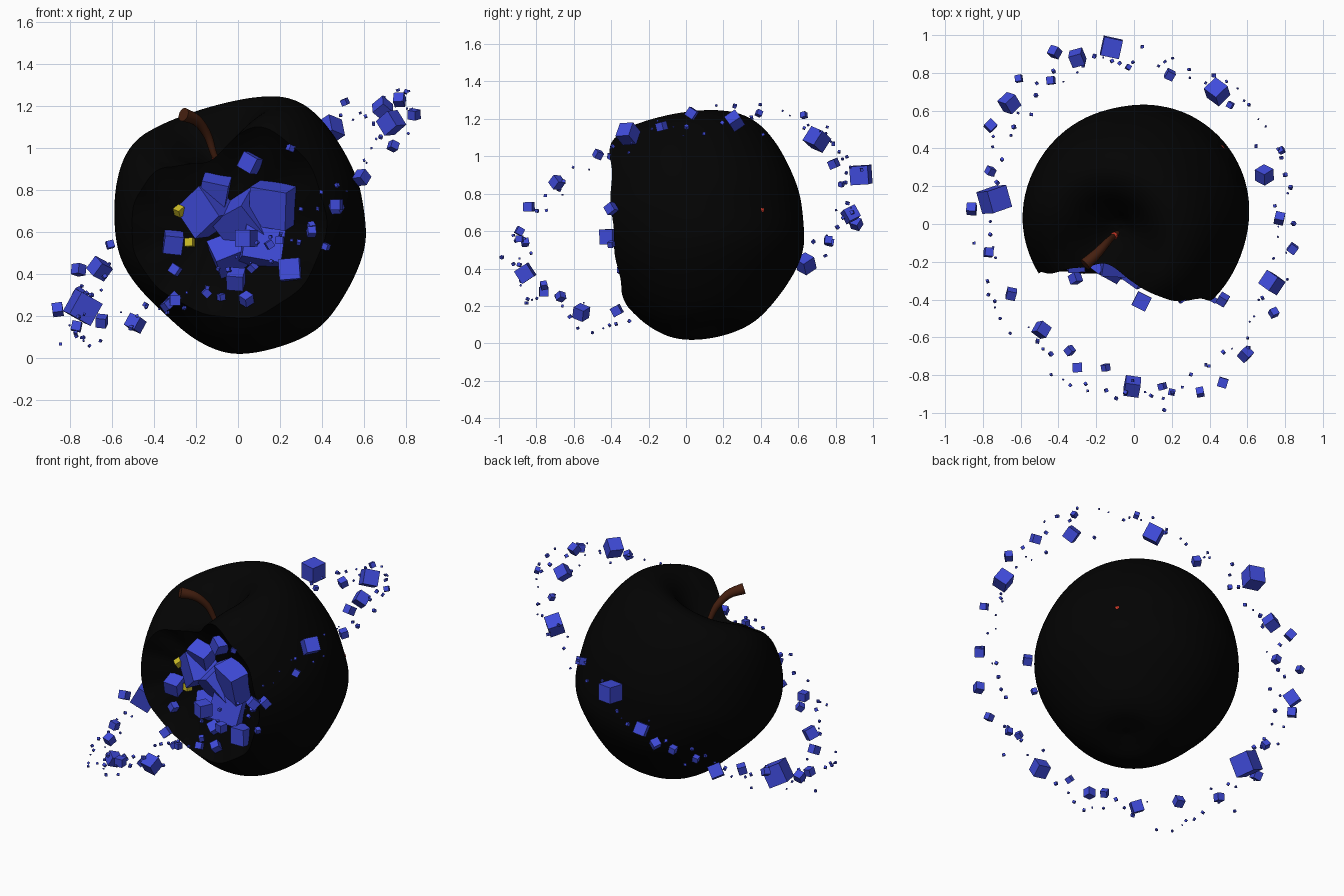
import bpy, bmesh, math, random
from mathutils import Vector, Matrix, Euler

if "Cube" in bpy.data.objects:
    bpy.data.objects.remove(bpy.data.objects["Cube"])

random.seed(4)


def material(name, rgb):
    m = bpy.data.materials.new(name)
    m.diffuse_color = (*rgb, 1)
    m.use_nodes = True
    m.node_tree.nodes["Principled BSDF"].inputs["Base Color"].default_value = m.diffuse_color
    return m


BLACK = material("black_skin", (0.001, 0.001, 0.001))
BLUE = material("blue", (0.05, 0.07, 0.7))
BROWN = material("brown", (0.06, 0.014, 0.005))
RED = material("red", (0.6, 0.04, 0.02))
YELLOW = material("yellow", (0.6, 0.5, 0.02))


def finish(bm, name, mat, smooth=None):
    bmesh.ops.recalc_face_normals(bm, faces=bm.faces)
    me = bpy.data.meshes.new(name)
    bm.to_mesh(me)
    bm.free()
    ob = bpy.data.objects.new(name, me)
    bpy.context.collection.objects.link(ob)
    me.materials.append(mat)
    if smooth:
        bpy.ops.object.select_all(action='DESELECT')
        ob.select_set(True)
        bpy.context.view_layer.objects.active = ob
        bpy.ops.object.shade_smooth_by_angle(angle=math.radians(smooth))
    return ob


def spline(pts, steps):
    """Catmull-Rom through the points."""
    p = [Vector(q) for q in pts]
    p = [2 * p[0] - p[1]] + p + [2 * p[-1] - p[-2]]
    out = []
    for i in range(1, len(p) - 2):
        a, b, c, d = p[i - 1:i + 3]
        for k in range(steps):
            t = k / steps
            out.append(0.5 * (2 * b + (c - a) * t + (2 * a - 5 * b + 4 * c - d) * t * t
                              + (3 * b - a - 3 * c + d) * t ** 3))
    return out + [p[-2]]


def cubes(name, items, mat):
    bm = bmesh.new()
    for loc, size in items:
        rot = Euler([random.uniform(0, 6.28) for _ in range(3)]).to_matrix().to_4x4()
        bmesh.ops.create_cube(bm, size=size, matrix=Matrix.Translation(loc) @ rot)
    return finish(bm, name, mat)


# Apple body: lathed profile
profile = spline([(0, -.565), (.08, -.575), (.19, -.575), (.3, -.52), (.43, -.39), (.535, -.22),
                  (.59, -.02), (.585, .14), (.535, .33), (.46, .465), (.36, .53), (.25, .51),
                  (.14, .42), (.06, .34), (0, .31)], 6)
SEG = 96
bm = bmesh.new()
bottom = bm.verts.new((0, 0, profile[0].y))
top = bm.verts.new((0, 0, profile[-1].y))
rings = [[bm.verts.new((p.x * math.cos(2 * math.pi * i / SEG), p.x * math.sin(2 * math.pi * i / SEG), p.y))
          for i in range(SEG)] for p in profile[1:-1]]
for i in range(SEG):
    j = (i + 1) % SEG
    bm.faces.new((bottom, rings[0][j], rings[0][i]))
    bm.faces.new((top, rings[-1][i], rings[-1][j]))
    for a, b in zip(rings, rings[1:]):
        bm.faces.new((a[i], a[j], b[j], b[i]))
# Fuller lower back, lower rim at the front left, then lean
for v in bm.verts:
    h, r = v.co.z, math.hypot(v.co.x, v.co.y)
    low = max(0, (-.5 * v.co.x - .87 * v.co.y) / max(r, 1e-6)) ** 2
    v.co.z -= .13 * low * min(1, r / .3) * min(1, max(0, (h - .1) / .35))
    v.co += Vector((.6, .8, 0)) * .04 * math.exp(-((h + .28) / .17) ** 2)
lean = Vector((0, 0, 1)).rotation_difference(Vector((-.28, -.195, .94))).to_matrix().to_4x4()
bm.transform(Matrix.Translation((.015, .035, .625)) @ lean)

# Bite: a scalloped ball taken out of the front
BITE, R = Vector((-.12, -.84, .62)), .7


def bite_radius(d):
    side = math.hypot(d.x, d.z) / d.length
    return R * (1 + .015 * side * math.cos(11 * math.atan2(d.z, d.x)))


def outside(p):
    d = p - BITE
    return d.length - bite_radius(d)


rim = set()
for e in list(bm.edges):
    a, b = e.verts
    fa, fb = outside(a.co), outside(b.co)
    if fa * fb < 0:
        lo, hi = 0, 1
        for _ in range(20):
            t = (lo + hi) / 2
            if outside(a.co.lerp(b.co, t)) * fa > 0:
                lo = t
            else:
                hi = t
        rim.add(bmesh.utils.edge_split(e, a, min(.999, max(.001, lo)))[1])
for f in list(bm.faces):
    cut = [v for v in f.verts if v in rim]
    if len(cut) == 2:
        bmesh.utils.face_split(f, cut[0], cut[1])
gone = [f for f in bm.faces if any(v not in rim and outside(v.co) < 0 for v in f.verts)]
bmesh.ops.delete(bm, geom=gone, context='FACES')
loop = [e for e in bm.edges if e.is_boundary]
loop_verts = {v for e in loop for v in e.verts}
axis = (sum((v.co for v in loop_verts), Vector()) / len(loop_verts) - BITE).normalized()
K = 16
centre = bm.verts.new(BITE + axis * bite_radius(axis))
spokes = {}
for v in loop_verts:
    d = (v.co - BITE).normalized()
    spokes[v] = [v]
    for k in range(1, K):
        n = d.slerp(axis, k / K)
        spokes[v].append(bm.verts.new(BITE + n * bite_radius(n)))
    spokes[v].append(centre)
for e in loop:
    a, b = (spokes[v] for v in e.verts)
    for k in range(K - 1):
        bm.faces.new((a[k], b[k], b[k + 1], a[k + 1]))
    bm.faces.new((a[K - 1], b[K - 1], centre))
finish(bm, "apple_body", BLACK, 35)

# Stem: curved and thicker at the tip
path = spline([(-.085, -.045, .9), (-.115, -.07, .97), (-.145, -.1, 1.06),
               (-.195, -.155, 1.13), (-.26, -.215, 1.16)], 5)
bm = bmesh.new()
prev = None
for k, p in enumerate(path):
    d = (path[min(k + 1, len(path) - 1)] - path[max(k - 1, 0)]).normalized()
    q = d.to_track_quat('Z', 'Y')
    r = .013 + .02 * (k / (len(path) - 1)) ** 1.5
    ring = [bm.verts.new(p + q @ Vector((r * math.cos(a * math.pi / 8), r * math.sin(a * math.pi / 8), 0)))
            for a in range(16)]
    if prev:
        for i in range(16):
            bm.faces.new((prev[i], prev[i - 1], ring[i - 1], ring[i]))
    else:
        bm.faces.new(ring)
    prev = ring
bm.faces.new(prev)
finish(bm, "stem", BROWN, 40)

# Red spots at the stem base and on the back
for name, loc, r in (("stem_base", (-.105, -.062, .95), .02), ("back_spot", (.46, .4, .71), .02)):
    bm = bmesh.new()
    bmesh.ops.create_icosphere(bm, subdivisions=2, radius=r, matrix=Matrix.Translation(loc))
    finish(bm, name, RED)

# Cubes filling the bite: x, z, size
fill = [(-.145, .70, .18), (.03, .66, .2), (.18, .735, .19), (.11, .54, .19), (-.05, .49, .14),
        (-.11, .80, .13), (-.31, .55, .09), (.25, .42, .1), (-.01, .37, .06), (.06, .93, .08),
        (-.3, .42, .045), (-.31, .28, .05), (.04, .28, .05), (.47, .72, .05), (.07, .43, .035),
        (.25, 1.0, .03), (.35, .63, .03), (-.08, .29, .03), (.42, .53, .03), (.29, .55, .02)]
items = []
for x, z, s in fill:
    y = BITE.y + math.sqrt(max(.1, R * R - (x - BITE.x) ** 2 - (z - BITE.z) ** 2)) - .03
    items.append(((x, max(y, -.4), z), s))
items.append(((.04, -.41, .57), .08))
cubes("bite_cubes", items, BLUE)
cubes("bite_sparks", [((-.28, -.2, .7), .04), ((-.23, -.18, .55), .04)], YELLOW)

# Tilted ring of cubes: x, y, z, size
ring = [(-.12, .935, .9, .1), (-.3, .88, .69, .07), (-.42, .91, .64, .05), (-.44, .76, .55, .04),
        (-.61, .77, .54, .035), (-.66, .64, .425, .075), (-.76, .52, .42, .05), (-.76, .28, .31, .04),
        (-.74, .13, .24, .12), (-.86, .08, .23, .05), (-.77, -.15, .15, .045), (-.65, -.37, .175, .05),
        (-.49, -.56, .165, .065), (-.34, -.67, .25, .04), (-.3, -.76, .275, .05), (-.15, -.76, .31, .035),
        (-.01, -.86, .375, .08), (.15, -.86, .54, .035), (.2, -.89, .56, .035), (.35, -.89, .6, .04),
        (.47, -.84, .73, .05), (.59, -.69, .86, .055), (.74, -.47, 1.01, .04), (.73, -.31, 1.12, .085),
        (.84, -.13, 1.16, .045), (.77, .03, 1.23, .05), (.69, .26, 1.19, .07), (.44, .7, 1.09, .09),
        (.51, .63, 1.22, .03), (.19, .79, .96, .045), (.78, .39, 1.23, .03), (-.03, .83, .85, .025)]
cubes("ring_cubes", [((x, y, z), s) for x, y, z, s in ring], BLUE)

# Dust along the ring
dust = [((.16, -.985, .46), .016)]
for i in range(90):
    a = 2 * math.pi * (i + random.random()) / 90
    r = random.uniform(.93, 1.07)
    x, y = .8 * r * math.cos(a), .88 * r * math.sin(a)
    z = .66 + .64 * x + .24 * y + random.uniform(-.06, .06)
    dust.append(((x, y, z), random.uniform(.007, .02)))
cubes("ring_dust", dust, BLUE)
